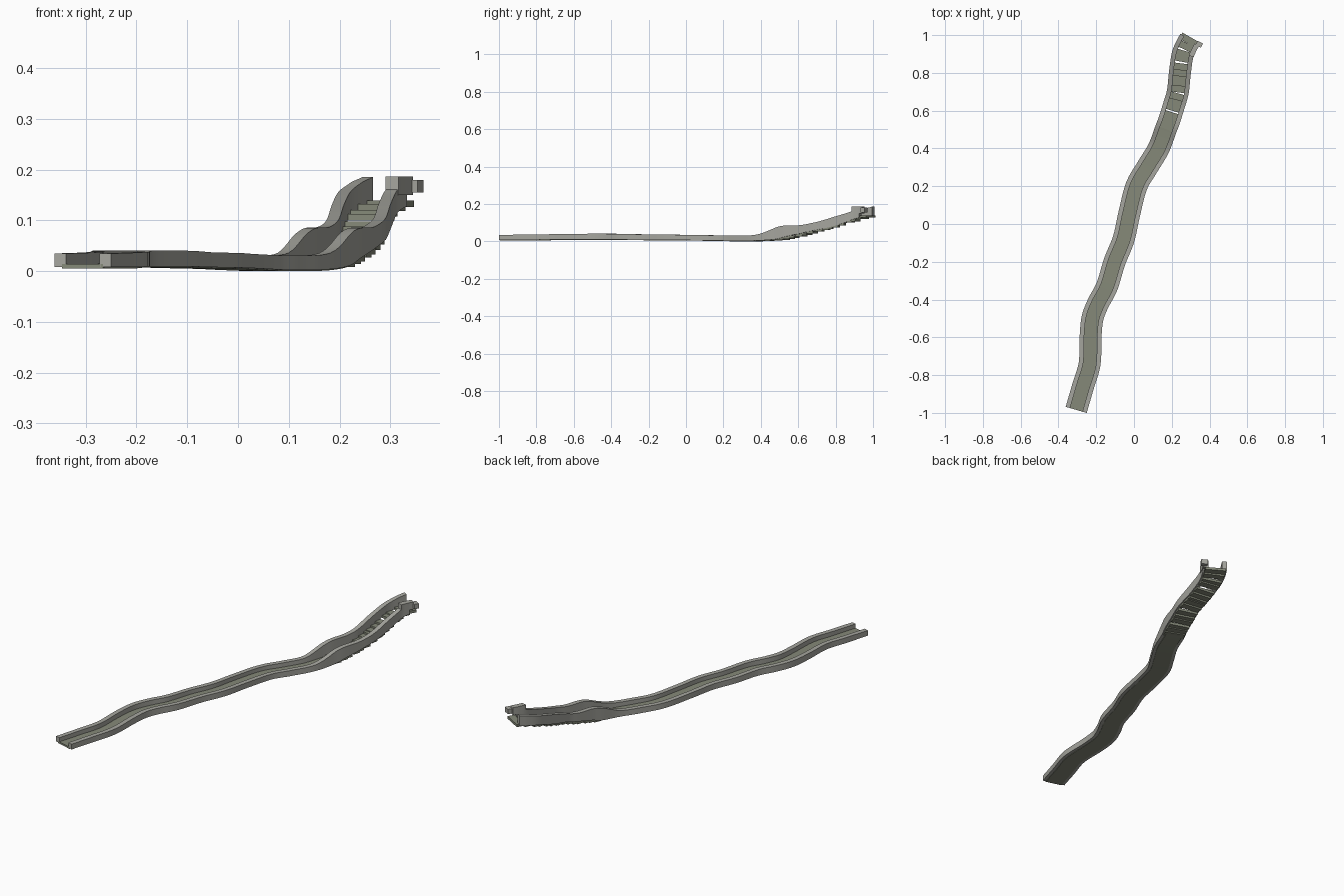
import bpy, bmesh, math
from mathutils import Vector

if "Cube" in bpy.data.objects:
    bpy.data.objects.remove(bpy.data.objects["Cube"])


def material(name, rgb):
    m = bpy.data.materials.new(name)
    m.diffuse_color = (*rgb, 1)
    m.use_nodes = True
    m.node_tree.nodes["Principled BSDF"].inputs["Base Color"].default_value = m.diffuse_color
    return m


STONE = material("grey stone", (0.38, 0.38, 0.345))
PATH = material("olive paving", (0.235, 0.25, 0.19))

# Centre line: x, y, floor underside, wall underside, wall top
POINTS = [Vector(p) for p in [
    (-0.306, -0.984, 0.005, 0.008, 0.035),
    (-0.270, -0.86, 0.005, 0.008, 0.036),
    (-0.235, -0.74, 0.006, 0.009, 0.038),
    (-0.230, -0.60, 0.007, 0.009, 0.040),
    (-0.220, -0.50, 0.007, 0.009, 0.041),
    (-0.190, -0.42, 0.007, 0.009, 0.041),
    (-0.143, -0.33, 0.007, 0.009, 0.040),
    (-0.103, -0.20, 0.006, 0.008, 0.037),
    (-0.055, -0.08, 0.005, 0.007, 0.036),
    (-0.026, 0.05, 0.004, 0.006, 0.034),
    (0.013, 0.20, 0.002, 0.004, 0.032),
    (0.070, 0.30, 0.000, 0.002, 0.031),
    (0.130, 0.40, 0.001, 0.004, 0.036),
    (0.168, 0.50, 0.006, 0.012, 0.074),
    (0.187, 0.55, 0.014, 0.026, 0.085),
    (0.212, 0.63, 0.030, 0.043, 0.087),
    (0.232, 0.70, 0.049, 0.060, 0.102),
    (0.243, 0.80, 0.075, 0.083, 0.132),
    (0.256, 0.89, 0.104, 0.112, 0.158),
    (0.275, 0.94, 0.119, 0.125, 0.175),
    (0.296, 0.978, 0.128, 0.133, 0.186)]]


def smooth_path(points, n=6):
    ext = [2 * points[0] - points[1]] + points + [2 * points[-1] - points[-2]]
    out = []
    for i in range(len(points) - 1):
        a, b, c, d = ext[i:i + 4]
        for k in range(n):
            t = k / n
            out.append(0.5 * (2 * b + (c - a) * t + (2 * a - 5 * b + 4 * c - d) * t ** 2
                              + (3 * b - a - 3 * c + d) * t ** 3))
    return out + [points[-1]]


LINE = smooth_path(POINTS)


def sideways(i):
    a, b = LINE[max(i - 1, 0)], LINE[min(i + 1, len(LINE) - 1)]
    d = Vector((b[0] - a[0], b[1] - a[1])).normalized()
    return Vector((d.y, -d.x))


def at_y(y):
    return min(range(len(LINE)), key=lambda i: abs(LINE[i][1] - y))


def sweep(name, mat, first, last, left, right, low, high):
    """Rectangular strip along the centre line, heights given by rules."""
    bm = bmesh.new()
    rings = []
    for i in range(first, last + 1):
        p, s = LINE[i], sideways(i)
        ring = [bm.verts.new((p[0] + s.x * o, p[1] + s.y * o, z))
                for o, z in ((left, low(p)), (right, low(p)), (right, high(p)), (left, high(p)))]
        if rings:
            for k in range(4):
                bm.faces.new((rings[-1][k], rings[-1][(k + 1) % 4], ring[(k + 1) % 4], ring[k]))
        rings.append(ring)
    bm.faces.new(rings[0])
    bm.faces.new(rings[-1][::-1])
    bmesh.ops.recalc_face_normals(bm, faces=bm.faces)
    me = bpy.data.meshes.new(name)
    bm.to_mesh(me)
    bm.free()
    me.materials.append(mat)
    ob = bpy.data.objects.new(name, me)
    bpy.context.collection.objects.link(ob)
    return ob


def box(name, mat, centre, along, side, half_len, half_wid, z0, z1):
    bm = bmesh.new()
    bmesh.ops.create_cube(bm, size=2)
    for v in bm.verts:
        xy = centre + along * (v.co.y * half_len) + side * (v.co.x * half_wid)
        v.co = (xy.x, xy.y, z1 if v.co.z > 0 else z0)
    bmesh.ops.recalc_face_normals(bm, faces=bm.faces)
    me = bpy.data.meshes.new(name)
    bm.to_mesh(me)
    bm.free()
    me.materials.append(mat)
    bpy.context.collection.objects.link(bpy.data.objects.new(name, me))


END = len(LINE) - 1
STAIR, BLOCK = at_y(0.52), at_y(0.905)

# Flat winding floor
sweep("floor", PATH, 0, STAIR, -0.042, 0.042, lambda p: p[2], lambda p: p[2] + 0.009)

# Side walls; the right one stops lower under its end block
sweep("left_wall", STONE, 0, END, -0.058, -0.034, lambda p: p[3], lambda p: p[4])
sweep("right_wall", STONE, 0, at_y(0.955), 0.034, 0.058, lambda p: p[3],
      lambda p: min(p[4], 0.161))

# Raised block and stub at the upper end of the right wall
sweep("right_wall_block", STONE, BLOCK, END - 1, 0.033, 0.060, lambda p: 0.150, lambda p: 0.187)
s = sideways(END)
d = Vector((-s.y, s.x))
box("right_wall_stub", STONE, Vector(LINE[END][:2]) + s * 0.056 + d * 0.002, d, s,
    0.012, 0.016, 0.155, 0.180)

# Stairs
STEPS = 15
y0, y1 = 0.50, 0.985
for k in range(STEPS):
    y = y0 + (y1 - y0) * (k + 0.5) / STEPS
    i = at_y(min(y, 0.97))
    p, s = LINE[i], sideways(i)
    box(f"step_{k + 1:02d}", PATH, Vector((p[0], p[1])), Vector((-s.y, s.x)), s,
        (y1 - y0) / STEPS * 0.56, 0.052, p[2], p[2] + 0.013)

# Smooth the bends, keep the edges
for ob in bpy.context.collection.objects:
    if ob.name in ("floor", "left_wall", "right_wall"):
        bpy.ops.object.select_all(action='DESELECT')
        ob.select_set(True)
        bpy.context.view_layer.objects.active = ob
        bpy.ops.object.shade_smooth_by_angle(angle=math.radians(30))
